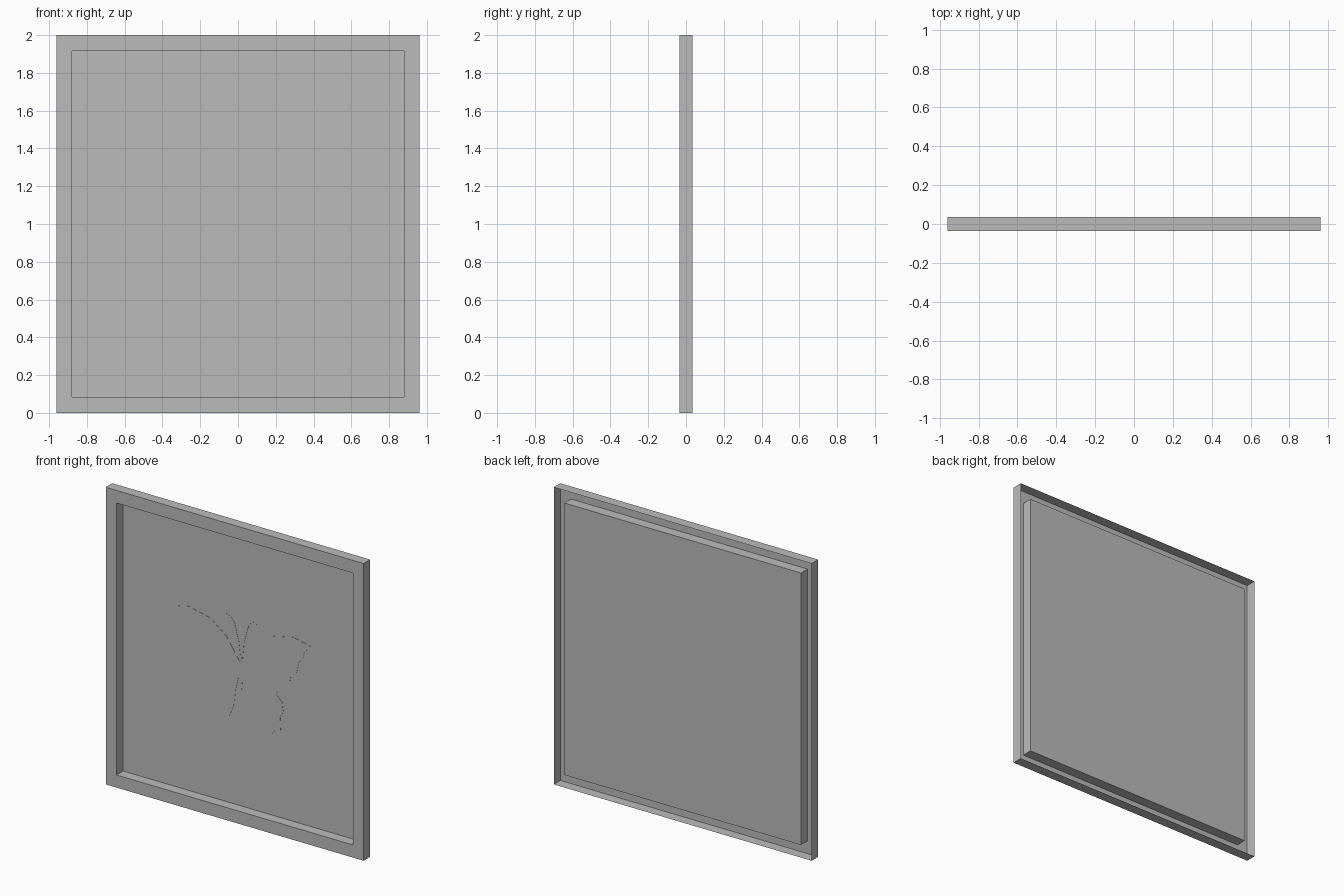
import bpy
import bmesh

old = bpy.data.objects.get("Cube")
if old:
    bpy.data.objects.remove(old, do_unlink=True)

grey = bpy.data.materials.new("plain grey")
grey.use_nodes = True
COLOUR = (0.5, 0.5, 0.5, 1)
grey.diffuse_color = COLOUR
grey.node_tree.nodes["Principled BSDF"].inputs["Base Color"].default_value = COLOUR

DEPTH = 0.035


def add_object(name, bm):
    mesh = bpy.data.meshes.new(name)
    bm.to_mesh(mesh)
    bm.free()
    mesh.materials.append(grey)
    obj = bpy.data.objects.new(name, mesh)
    bpy.context.collection.objects.link(obj)
    return obj


def rectangle(bm, half_width, low, high, y):
    corners = ((-half_width, low), (half_width, low),
               (half_width, high), (-half_width, high))
    return [bm.verts.new((x, y, z)) for x, z in corners]


# Tray frame: thin folded sheet with an outer rim, front border and sunken panel
bm = bmesh.new()
rings = [
    rectangle(bm, 0.96, 0, 2, DEPTH),
    rectangle(bm, 0.96, 0, 2, -DEPTH),
    rectangle(bm, 0.88, 0.085, 1.915, -DEPTH),
    rectangle(bm, 0.88, 0.085, 1.915, DEPTH),
]
for a, b in zip(rings, rings[1:]):
    for i in range(4):
        j = (i + 1) % 4
        bm.faces.new((a[i], a[j], b[j], b[i]))
bm.faces.new(rings[-1])
add_object("picture_tray", bm)

# Butterfly: half outline from the head, round the wing, to the tail
antenna = [(0.004, 1.08), (0.018, 1.19), (0.05, 1.31), (0.08, 1.342),
           (0.105, 1.352), (0.12, 1.342), (0.11, 1.327), (0.072, 1.332),
           (0.053, 1.305), (0.022, 1.19), (0.009, 1.06)]
upper_wing = [(0.015, 1.06), (0.11, 1.2), (0.23, 1.29), (0.39, 1.325),
              (0.52, 1.297), (0.47, 1.245), (0.46, 1.2), (0.43, 1.17),
              (0.415, 1.1), (0.37, 1.055), (0.365, 1.025), (0.32, 0.97)]
lower_wing = [(0.31, 0.95), (0.27, 0.93), (0.265, 0.905), (0.305, 0.865),
              (0.315, 0.8), (0.29, 0.765), (0.295, 0.675), (0.25, 0.66),
              (0.22, 0.615), (0.145, 0.66), (0.125, 0.645), (0.09, 0.66),
              (0.05, 0.765), (0.04, 0.86), (0.02, 0.945), (0.01, 0.935),
              (0.004, 0.87)]
half = antenna + upper_wing + lower_wing
outline = half + [(-x, z) for x, z in reversed(half)]

bm = bmesh.new()
front = bm.faces.new([bm.verts.new((x, DEPTH - 0.0005, z)) for x, z in outline])
grown = bmesh.ops.extrude_face_region(bm, geom=[front])["geom"]
raised = [v for v in grown if isinstance(v, bmesh.types.BMVert)]
bmesh.ops.translate(bm, verts=raised, vec=(0, -0.0015, 0))
bmesh.ops.recalc_face_normals(bm, faces=bm.faces)
bmesh.ops.triangulate(bm, faces=[f for f in bm.faces if len(f.verts) > 4])
add_object("butterfly_inlay", bm)
